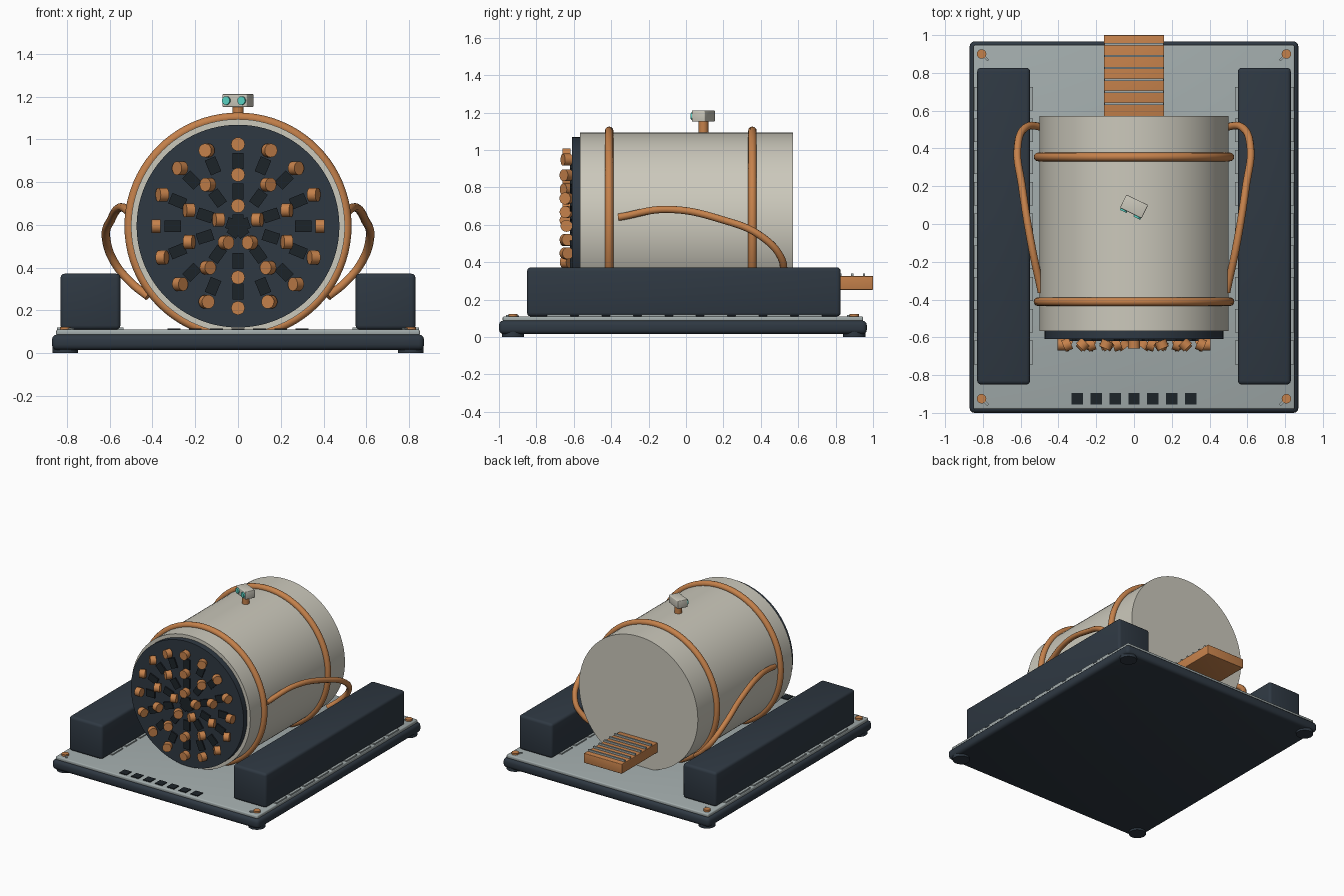
import bpy, bmesh, math
from mathutils import Vector, Matrix

if "Cube" in bpy.data.objects:
    bpy.data.objects.remove(bpy.data.objects["Cube"])

def mat(name, rgb):
    m = bpy.data.materials.new(name)
    m.diffuse_color = (*rgb, 1)
    m.use_nodes = True
    m.node_tree.nodes["Principled BSDF"].inputs["Base Color"].default_value = m.diffuse_color
    return m

DARK = mat("dark_blue", (0.028, 0.04, 0.055))
BLACK = mat("near_black", (0.012, 0.017, 0.022))
STEEL = mat("steel", (0.36, 0.41, 0.41))
CREAM = mat("cream", (0.6, 0.58, 0.5))
COPPER = mat("copper", (0.56, 0.22, 0.07))
TEAL = mat("teal", (0.1, 0.65, 0.55))

def finish(name, bm, material, smooth=True):
    me = bpy.data.meshes.new(name)
    bm.to_mesh(me)
    bm.free()
    ob = bpy.data.objects.new(name, me)
    bpy.context.collection.objects.link(ob)
    me.materials.append(material)
    if smooth:
        bpy.ops.object.select_all(action='DESELECT')
        bpy.context.view_layer.objects.active = ob
        ob.select_set(True)
        bpy.ops.object.shade_smooth_by_angle(angle=math.radians(35))
    return ob

def add_box(bm, centre, size, rot=Matrix.Identity(4)):
    m = Matrix.Translation(centre) @ rot @ Matrix.Diagonal((*size, 1))
    bmesh.ops.create_cube(bm, size=1, matrix=m)

def add_cyl(bm, centre, axis, r, depth, seg=24):
    rot = Vector((0, 0, 1)).rotation_difference(Vector(axis)).to_matrix().to_4x4()
    bmesh.ops.create_cone(bm, cap_ends=True, segments=seg, radius1=r, radius2=r,
                          depth=depth, matrix=Matrix.Translation(centre) @ rot)

def box(name, lo, hi, material, bevel=0.0, rot=Matrix.Identity(4)):
    lo, hi = Vector(lo), Vector(hi)
    bm = bmesh.new()
    add_box(bm, (lo + hi) / 2, hi - lo, rot)
    if bevel:
        bmesh.ops.bevel(bm, geom=bm.edges[:], offset=bevel, segments=3,
                        profile=0.5, affect='EDGES')
    return finish(name, bm, material)

def cyl(name, centre, axis, r, depth, material, seg=24):
    bm = bmesh.new()
    add_cyl(bm, centre, axis, r, depth, seg)
    return finish(name, bm, material)

# Base sled, deck plate and round feet
box("base_slab", (-0.87, -1.0, 0.015), (0.87, 0.967, 0.088), DARK, 0.025)
box("deck_plate", (-0.85, -0.98, 0.083), (0.85, 0.947, 0.11), STEEL, 0.008)
corners = [(sx * 0.807, y) for sx in (-1, 1) for y in (-0.925, 0.9)]
bm = bmesh.new()
for x, y in corners:
    add_cyl(bm, (x, y, 0.017), (0, 0, 1), 0.06, 0.034)
finish("feet", bm, DARK)

# Corner bolts with small tie pins
bm, pins = bmesh.new(), bmesh.new()
for x, y in corners:
    add_cyl(bm, (x, y, 0.115), (0, 0, 1), 0.025, 0.016)
    s = -1 if x > 0 else 1
    add_box(pins, (x + s * 0.023, y - 0.022, 0.113), (0.035, 0.012, 0.01),
            Matrix.Rotation(-s * math.radians(45), 4, 'Z'))
finish("corner_bolts", bm, COPPER)
finish("tie_pins", pins, STEEL)

# Front row of square vents in the deck
bm = bmesh.new()
for i in range(7):
    add_box(bm, (-0.3 + 0.1 * i, -0.925, 0.112), (0.06, 0.062, 0.008))
finish("deck_vents", bm, BLACK, False)

# Side housings on rows of thin pads
for side, s in (("left", -1), ("right", 1)):
    a, b = sorted((s * 0.55, s * 0.83))
    box(side + "_housing", (a, -0.85, 0.11), (b, 0.827, 0.372), DARK, 0.02)
    bm = bmesh.new()
    for i in range(9):
        add_box(bm, (s * 0.691, -0.68 + 0.168 * i, 0.112), (0.31, 0.125, 0.014))
    finish(side + "_pads", bm, STEEL, False)

# Drum shell and cutter disc
CZ = 0.594
cyl("drum_shell", (0, 0.003, CZ), (0, 1, 0), 0.5, 1.138, CREAM, 96)
cyl("cutter_disc", (0, -0.585, CZ), (0, 1, 0), 0.474, 0.05, DARK, 96)

# Three rings of cutter rollers, each with a dark holder block inboard
rollers, holders = bmesh.new(), bmesh.new()
for count, radius in ((5, 0.095), (10, 0.24), (16, 0.383)):
    for i in range(count):
        a = math.tau * i / count
        sa, ca = math.sin(a), math.cos(a)
        add_cyl(rollers, (radius * sa, -0.639, CZ + radius * ca), (sa, -ca, 0), 0.032, 0.042, 20)
        r = radius - 0.078
        add_box(holders, (r * sa, -0.61, CZ + r * ca), (0.053, 0.02, 0.075),
                Matrix.Rotation(a, 4, 'Y'))
finish("cutter_rollers", rollers, COPPER)
finish("roller_holders", holders, BLACK, False)

# Copper hoops round the drum
for name, y in (("front_hoop", -0.411), ("rear_hoop", 0.355)):
    bpy.ops.mesh.primitive_torus_add(location=(0, y, CZ), rotation=(math.pi / 2, 0, 0),
                                     major_radius=0.508, minor_radius=0.023,
                                     major_segments=80, minor_segments=12)
    ob = bpy.context.object
    ob.name = name
    ob.data.materials.append(COPPER)
    bpy.ops.object.shade_smooth()

# Side hoses
PATH = [(0.49, -0.36, 0.64), (0.545, -0.1, 0.682), (0.593, 0.2, 0.625), (0.617, 0.4, 0.54),
        (0.575, 0.51, 0.42), (0.5, 0.515, 0.33), (0.42, 0.48, 0.265)]
for side, s in (("left", -1), ("right", 1)):
    cu = bpy.data.curves.new(side + "_hose", 'CURVE')
    cu.dimensions = '3D'
    cu.bevel_depth, cu.bevel_resolution, cu.resolution_u = 0.02, 3, 10
    cu.use_fill_caps = True
    sp = cu.splines.new('BEZIER')
    sp.bezier_points.add(len(PATH) - 1)
    for p, (x, y, z) in zip(sp.bezier_points, PATH):
        p.co = (s * x, y, z)
        p.handle_left_type = p.handle_right_type = 'AUTO'
    cu.materials.append(COPPER)
    bpy.context.collection.objects.link(bpy.data.objects.new(side + "_hose", cu))

# Rear spoil conveyor with cross bars
box("conveyor", (-0.16, 0.53, 0.252), (0.16, 1.0, 0.326), COPPER, 0.004)
bm = bmesh.new()
for i in range(6):
    add_box(bm, (0, 0.637 + 0.063 * i, 0.33), (0.31, 0.012, 0.02))
finish("conveyor_bars", bm, STEEL, False)

# Sensor head on a post, turned to one side
TURN = Matrix.Rotation(math.radians(-26), 4, 'Z')
C = Vector((0, 0.093, 1.181))
cyl("sensor_post", (0, 0.093, 1.12), (0, 0, 1), 0.026, 0.09, COPPER)
box("sensor_head", C - Vector((0.064, 0.039, 0.03)), C + Vector((0.064, 0.039, 0.03)),
    CREAM, 0.005, TURN)
bm = bmesh.new()
for x in (-0.04, 0.04):
    add_cyl(bm, C + TURN @ Vector((x, -0.042, 0)), TURN @ Vector((0, -1, 0)), 0.02, 0.014, 20)
finish("sensor_lenses", bm, TEAL)
